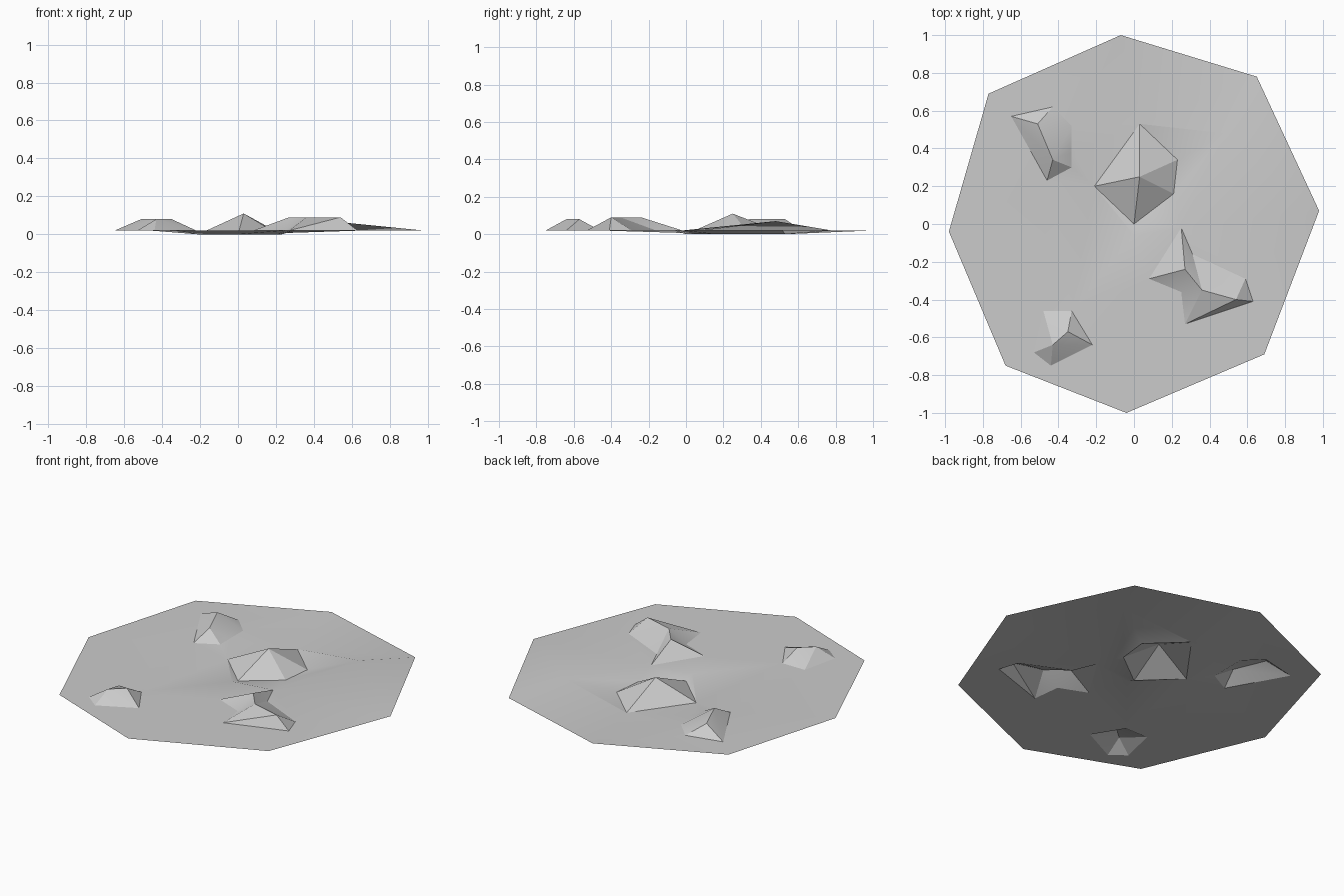
import bpy
import math
from mathutils import Vector
from mathutils.geometry import delaunay_2d_cdt

default_cube = bpy.data.objects.get("Cube")
if default_cube:
    bpy.data.objects.remove(default_cube, do_unlink=True)

GROUND = 0.02

# One stone colour for the whole sheet
stone = bpy.data.materials.new("stone_grey")
stone.use_nodes = True
stone.diffuse_color = (0.6, 0.6, 0.6, 1)
stone.node_tree.nodes["Principled BSDF"].inputs["Base Color"].default_value = (0.6, 0.6, 0.6, 1)

points = []   # plan positions
heights = []  # height of each plan position
creases = []  # plan edges that must be kept


def add_chain(chain, height, closed):
    """Add a line of plan points at one height and keep its edges."""
    first = len(points)
    count = len(chain)
    for x, y in chain:
        points.append(Vector((x, y)))
        heights.append(height)
    for i in range(count if closed else count - 1):
        creases.append((first + i, first + (i + 1) % count))


def add_mound(foot, ridge, foot_height, ridge_height):
    """A faceted mound: a foot outline and a ridge line above it."""
    add_chain(foot, foot_height, closed=True)
    add_chain(ridge, ridge_height, closed=False)


# Eight-sided rim of the ground
add_chain([(-0.07, 1.0), (-0.77, 0.69), (-0.98, -0.04), (-0.68, -0.75),
           (-0.04, -1.0), (0.69, -0.69), (0.98, 0.07), (0.65, 0.78)],
          GROUND, closed=True)

# Gentle swell in the ground
add_chain([(0.48, 0.48)], 0.07, closed=False)

# Central peak, set in a shallow hollow
add_mound(foot=[(0.03, 0.53), (-0.21, 0.2), (0, 0), (0.21, 0.16), (0.23, 0.34)],
          ridge=[(0.03, 0.25)],
          foot_height=0.0, ridge_height=0.11)

# Back mound
add_mound(foot=[(-0.43, 0.62), (-0.65, 0.57), (-0.46, 0.23),
                (-0.33, 0.3), (-0.33, 0.38), (-0.33, 0.52)],
          ridge=[(-0.51, 0.53), (-0.43, 0.34)],
          foot_height=GROUND, ridge_height=0.08)

# Long double mound
add_mound(foot=[(0, -0.06), (0.08, -0.29), (0.25, -0.36), (0.27, -0.53),
                (0.63, -0.41), (0.59, -0.29), (0.31, -0.16), (0.25, -0.02)],
          ridge=[(0.27, -0.24), (0.36, -0.35), (0.54, -0.4)],
          foot_height=GROUND, ridge_height=0.09)

# Small front mound
add_mound(foot=[(-0.48, -0.46), (-0.53, -0.68), (-0.44, -0.75),
                (-0.22, -0.64), (-0.33, -0.46)],
          ridge=[(-0.43, -0.64), (-0.35, -0.57)],
          foot_height=GROUND, ridge_height=0.08)

# Span all outlines and ridges with one triangulated sheet
plan, _, faces, sources, _, _ = delaunay_2d_cdt(points, creases, [], 0, 1e-5)
verts = [(p.x, p.y, heights[src[0]] if src else GROUND)
         for p, src in zip(plan, sources)]

mesh = bpy.data.meshes.new("rocky_ground")
mesh.from_pydata(verts, [], faces)
mesh.materials.append(stone)
mesh.update()
ground = bpy.data.objects.new("rocky_ground", mesh)
bpy.context.collection.objects.link(ground)

# Soft ground, crisp mound facets
bpy.ops.object.select_all(action="DESELECT")
ground.select_set(True)
bpy.context.view_layer.objects.active = ground
bpy.ops.object.shade_smooth_by_angle(angle=math.radians(20))
